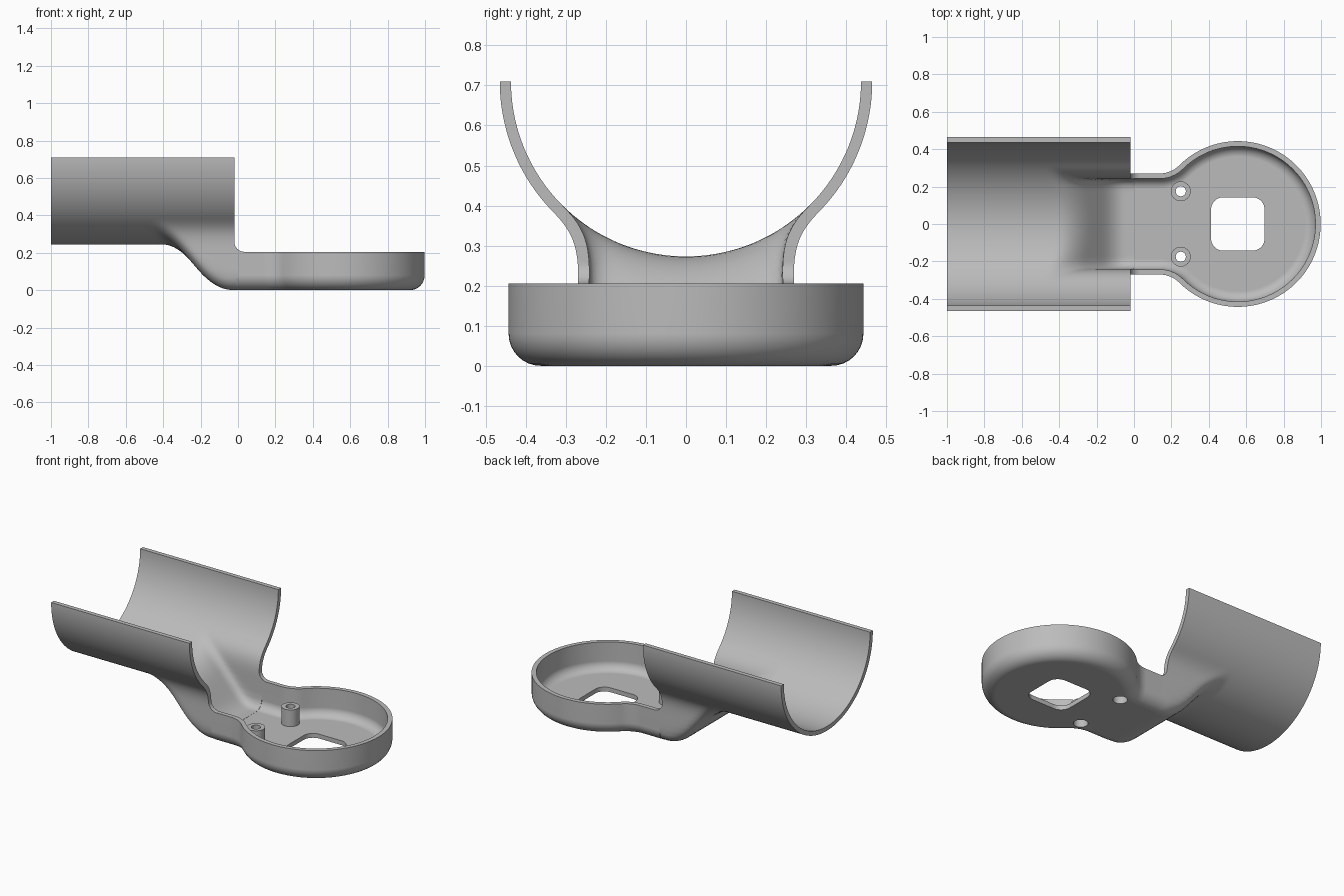
import bpy, bmesh
from math import sin, cos, pi, sqrt, radians, atan2

cube = bpy.data.objects.get("Cube")
if cube:
    bpy.data.objects.remove(cube)

grey = bpy.data.materials.new("plain_grey")
grey.use_nodes = True
grey.diffuse_color = (0.5, 0.5, 0.5, 1)
grey.node_tree.nodes["Principled BSDF"].inputs["Base Color"].default_value = (0.5, 0.5, 0.5, 1)

AXIS_Z = 0.71      # height of the trough axis
WALL = 0.028
DISC_X = 0.555


def loft(name, rings):
    """Closed solid through rings that share a point count."""
    bm = bmesh.new()
    loops = [[bm.verts.new(p) for p in ring] for ring in rings]
    n = len(loops[0])
    for a, b in zip(loops, loops[1:]):
        for i in range(n):
            j = (i + 1) % n
            bm.faces.new((a[i], a[j], b[j], b[i]))
    bm.faces.new(loops[0])
    bm.faces.new(loops[-1])
    bmesh.ops.recalc_face_normals(bm, faces=bm.faces)
    mesh = bpy.data.meshes.new(name)
    bm.to_mesh(mesh)
    bm.free()
    mesh.materials.append(grey)
    ob = bpy.data.objects.new(name, mesh)
    bpy.context.collection.objects.link(ob)
    return ob


def arc(cx, cy, r, a, b, n):
    return [(cx + r * cos(a + (b - a) * i / n), cy + r * sin(a + (b - a) * i / n))
            for i in range(n + 1)]


def post(name, outline, z0, z1):
    return loft(name, [[(x, y, z) for x, y in outline] for z in (z0, z1)])


def combine(target, tool, operation):
    mod = target.modifiers.new("cut", 'BOOLEAN')
    mod.operation = operation
    mod.solver = 'EXACT'
    mod.object = tool
    bpy.ops.object.select_all(action='DESELECT')
    bpy.context.view_layer.objects.active = target
    target.select_set(True)
    bpy.ops.object.modifier_apply(modifier=mod.name)
    bpy.data.objects.remove(tool)


def smooth_max(a, b, k):
    h = max(k - abs(a - b), 0) / k
    return max(a, b) + h * h * k / 4


def section(x, radius, width, floor, ramp_shift, corner, k_floor, k_side, top=None):
    """Trough arc blended with a round-cornered channel, as seen from the axis."""
    ramp = -1.17 * (x + 0.12) + ramp_shift
    depth = max(AXIS_Z - smooth_max(floor, ramp, k_floor), 0.1)
    ring = []
    steps = 120
    for i in range(steps + 1):
        phi = -pi / 2 + pi * i / steps
        s, c = abs(sin(phi)), max(cos(phi), 0)
        t = min(depth / max(c, 1e-6), width / max(s, 1e-6))
        px, pz = width - corner, depth - corner
        if t * s > px and t * c > pz:
            b = px * s + pz * c
            t = b + sqrt(max(b * b - px * px - pz * pz + corner * corner, 0))
        t = smooth_max(radius, t, k_side)
        ring.append((x, t * sin(phi), AXIS_Z - t * c))
    if top:
        ring += [(x, ring[-1][1], top), (x, ring[0][1], top)]
    return ring


def pan_outline(inset, x0):
    """Neck running into a disc through concave fillets."""
    w, r, f = 0.27 - inset, 0.443 - inset, 0.15 + inset
    dx = sqrt((r + f) ** 2 - (w + f) ** 2)
    a = atan2(w + f, dx)
    side = arc(DISC_X - dx, w + f, f, -pi / 2, -a, 12)
    disc = arc(DISC_X, 0, r, pi - a, a - pi, 96)
    return ([(x0, w)] + side + disc[1:-1]
            + [(x, -y) for x, y in reversed(side)] + [(x0, -w)])


def pan(name, inset, x0, z0, z1, fillet):
    rings = []
    for i in range(9):
        t = pi / 2 * i / 8
        z = z0 + fillet * (1 - cos(t))
        rings.append([(x, y, z) for x, y in pan_outline(inset + fillet * (1 - sin(t)), x0)])
    rings.append([(x, y, z1) for x, y in pan_outline(inset, x0)])
    return loft(name, rings)


# Outer solid: trough with its ramped neck, plus the round pan
stations = [-0.66 + 0.02 * i for i in range(35)] + [0.06]
bracket = loft("cradle_bracket", [
    section(x, 0.465, 0.269, 0.001, 0, 0.08, 0.11, 0.09) for x in [-1] + stations])
combine(bracket, pan("pan_outer", 0, 0, 0, 0.23, 0.08), 'UNION')

# Hollow out the inside
inner = loft("trough_inner", [
    section(x, 0.465 - WALL, 0.241, 0.029, 0.043, 0.055, 0.07, 0.1, 0.8)
    for x in [-1.1] + stations])
combine(bracket, inner, 'DIFFERENCE')
combine(bracket, pan("pan_inner", WALL, 0, WALL, 0.4, 0.055), 'DIFFERENCE')

# Trim the rim above the neck and pan, with a rounded inside corner
rim = [(-0.02, 0.9)] + arc(0.035, 0.26, 0.055, pi, 1.5 * pi, 8) + [(1.2, 0.205), (1.2, 0.9)]
combine(bracket, loft("rim_cut", [[(x, y, z) for x, z in rim] for y in (-0.7, 0.7)]), 'DIFFERENCE')

# Rounded square opening in the pan floor
half, r = 0.143, 0.065
square = []
for q, (sx, sy) in enumerate([(1, 1), (-1, 1), (-1, -1), (1, -1)]):
    square += arc(DISC_X + sx * (half - r), sy * (half - r), r, q * pi / 2, (q + 1) * pi / 2, 8)
combine(bracket, post("square_cut", square, -0.1, 0.15), 'DIFFERENCE')

# Screw bosses with counterbored holes
for y in (-0.175, 0.175):
    def ring(radius):
        return arc(0.25, y, radius, 0, 2 * pi, 32)[:-1]
    combine(bracket, post("boss", ring(0.053), 0.012, 0.135), 'UNION')
    combine(bracket, post("screw_hole", ring(0.027), -0.1, 0.3), 'DIFFERENCE')
    combine(bracket, post("counterbore", ring(0.042), -0.1, 0.09), 'DIFFERENCE')

bpy.ops.object.select_all(action='DESELECT')
bpy.context.view_layer.objects.active = bracket
bracket.select_set(True)
bpy.ops.object.shade_smooth_by_angle(angle=radians(30))
weighted = bracket.modifiers.new("even_shading", 'WEIGHTED_NORMAL')
weighted.keep_sharp = True
